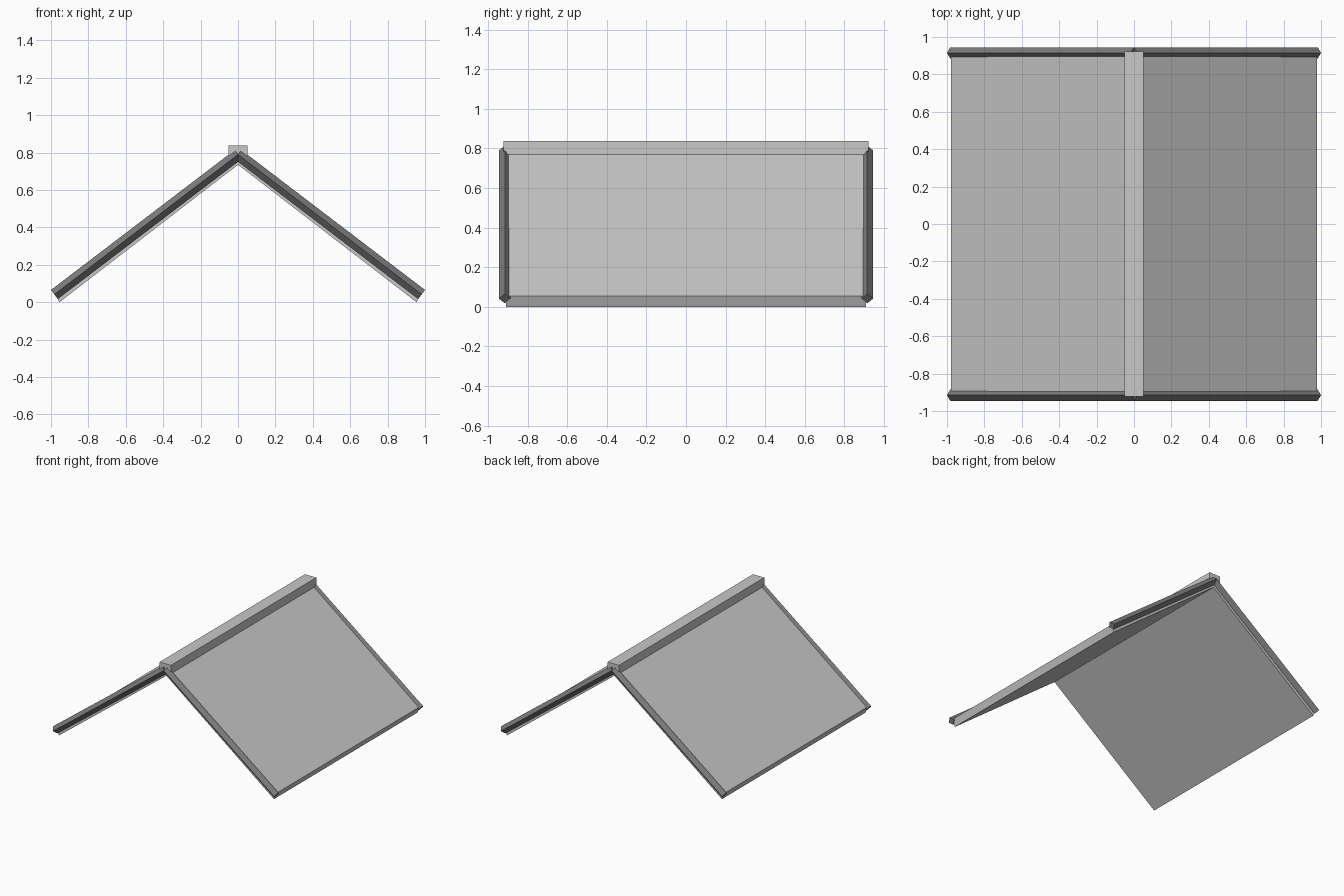
import bpy, bmesh
from mathutils import Vector

if "Cube" in bpy.data.objects:
    bpy.data.objects.remove(bpy.data.objects["Cube"])


def material(name, value):
    m = bpy.data.materials.new(name)
    m.diffuse_color = (value, value, value, 1)
    m.use_nodes = True
    m.node_tree.nodes["Principled BSDF"].inputs["Base Color"].default_value = m.diffuse_color
    return m


light_grey = material("light grey", 0.58)
dark_grey = material("dark grey", 0.2)


def prism(name, ring, offset, mat):
    """Extrude a closed ring of points along an offset vector."""
    bm = bmesh.new()
    face = bm.faces.new([bm.verts.new(p) for p in ring])
    result = bmesh.ops.extrude_face_region(bm, geom=[face], use_keep_orig=True)
    moved = [v for v in result["geom"] if isinstance(v, bmesh.types.BMVert)]
    bmesh.ops.translate(bm, verts=moved, vec=offset)
    bmesh.ops.recalc_face_normals(bm, faces=bm.faces)
    me = bpy.data.meshes.new(name)
    bm.to_mesh(me)
    bm.free()
    me.materials.append(mat)
    ob = bpy.data.objects.new(name, me)
    bpy.context.collection.objects.link(ob)
    return ob


# Roof slopes: one folded profile run from front to back
half = [(0.979, 0.055), (0.955, 0.0)]
profile = [(0, 0.805), *half, (0, 0.735)] + [(-x, z) for x, z in reversed(half)]
prism("roof_panels", [(x, -0.908, z) for x, z in profile], (0, 1.816, 0), light_grey)

# Ridge beam
w, low, high = 0.05, 0.77, 0.838
prism("ridge_beam", [(-w, -0.922, low), (w, -0.922, low), (w, -0.922, high), (-w, -0.922, high)],
      (0, 1.844, 0), light_grey)

# Diamond-section edge rails along the gables
r = 0.03
for end, y in (("front", -0.915), ("back", 0.915)):
    for side, s in (("left", -1), ("right", 1)):
        top = Vector((0, y, 0.79))
        axis = Vector((s * 0.982, y, 0.042)) - top
        across = Vector((0, 1, 0))
        up = axis.cross(across).normalized()
        ring = [top + up * r, top + across * r, top - up * r, top - across * r]
        prism(f"{end}_{side}_gable_rail", ring, axis, dark_grey)
